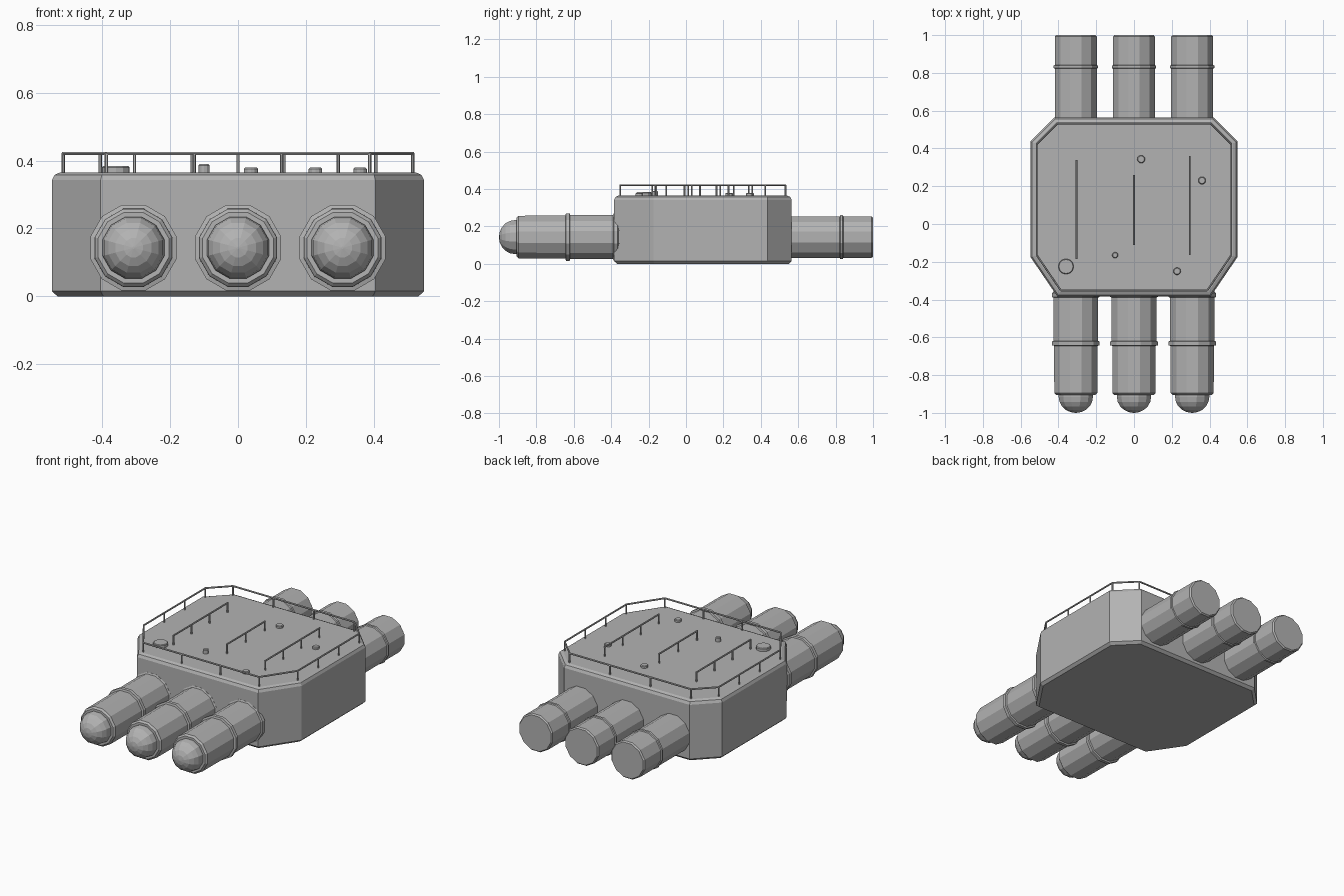
import bpy, bmesh, math
from mathutils import Vector

cube = bpy.data.objects.get("Cube")
if cube:
    bpy.data.objects.remove(cube, do_unlink=True)

grey = bpy.data.materials.new("plain_grey")
grey.use_nodes = True
GREY = (0.45, 0.45, 0.45, 1)
grey.diffuse_color = GREY
grey.node_tree.nodes["Principled BSDF"].inputs["Base Color"].default_value = GREY

SIDES = 12
TUBE_X = (-0.308, 0, 0.308)
TUBE_Z = 0.143
DECK = 0.365
RAIL_TOP = 0.421
BAR = 0.005


def make_object(name, bm):
    bmesh.ops.recalc_face_normals(bm, faces=bm.faces)
    mesh = bpy.data.meshes.new(name)
    bm.to_mesh(mesh)
    bm.free()
    mesh.materials.append(grey)
    obj = bpy.data.objects.new(name, mesh)
    bpy.context.collection.objects.link(obj)
    return obj


def loft(bm, rings):
    """Skin a stack of equal-length point rings and cap both ends."""
    rows = [[bm.verts.new(p) for p in ring] for ring in rings]
    n = len(rows[0])
    for low, high in zip(rows, rows[1:]):
        for i in range(n):
            j = (i + 1) % n
            bm.faces.new((low[i], low[j], high[j], high[i]))
    bm.faces.new(rows[0][::-1])
    bm.faces.new(rows[-1])


def tube(name, x, profile):
    """Turn a (y, radius) profile around an axis that runs along y."""
    angles = [math.tau * (i + 0.5) / SIDES for i in range(SIDES)]
    bm = bmesh.new()
    loft(bm, [[(x + r * math.cos(a), y, TUBE_Z + r * math.sin(a)) for a in angles]
              for y, r in profile])
    return make_object(name, bm)


def bar(bm, start, end, sides=6):
    """Thin straight bar between two points."""
    start, end = Vector(start), Vector(end)
    turn = (end - start).to_track_quat('Z', 'Y')
    ring = [turn @ Vector((BAR * math.cos(math.tau * i / sides),
                           BAR * math.sin(math.tau * i / sides), 0)) for i in range(sides)]
    loft(bm, [[p + v for v in ring] for p in (start, end)])


def outline(inset):
    """Hull outline, moved inward evenly by the inset."""
    half = [(0.405, -0.385), (0.548, -0.175), (0.548, 0.437), (0.42, 0.565)]
    pts = [Vector(p) for p in half + [(-x, y) for x, y in reversed(half)]]
    result = []
    for i, p in enumerate(pts):
        d1 = (p - pts[i - 1]).normalized()
        d2 = (pts[(i + 1) % len(pts)] - p).normalized()
        n1, n2 = Vector((-d1.y, d1.x)), Vector((-d2.y, d2.x))
        result.append(p + (n1 + n2) * inset / (1 + n1.dot(n2)))
    return result


# Chamfered hull with bevelled rims
hull = bmesh.new()
loft(hull, [[(p.x, p.y, z) for p in outline(inset)] for z, inset in
            ((0, 0.016), (0.015, 0), (0.342, 0), (0.358, 0.008), (DECK, 0.024))])
make_object("hull", hull)

# Front and rear tubes, with collars and domed noses
front_profile = [(-0.905, 0.108), (-0.895, 0.118), (-0.645, 0.119), (-0.642, 0.131),
                 (-0.622, 0.131), (-0.619, 0.122), (-0.39, 0.122), (-0.386, 0.131),
                 (-0.365, 0.131), (-0.36, 0.122), (-0.3, 0.122)]
rear_profile = [(0.5, 0.115), (0.822, 0.115), (0.825, 0.121), (0.838, 0.121),
                (0.841, 0.115), (0.992, 0.115), (1.0, 0.108)]
dome_profile = [(-0.89, 0.094)] + [
    (-0.915 - 0.085 * math.sin(t), 0.094 * math.cos(t))
    for t in (math.radians(a) for a in (0, 18, 36, 54, 72, 88))]
for side, x in zip(("right", "middle", "left"), TUBE_X):
    tube(f"front_tube_{side}", x, front_profile)
    tube(f"nose_dome_{side}", x, dome_profile)
    tube(f"rear_tube_{side}", x, rear_profile)

# Guard rail around the deck, with two extra posts on each long side
guard = bmesh.new()
corners = outline(0.033)
for i, a in enumerate(corners):
    b = corners[(i + 1) % len(corners)]
    bar(guard, (*a, RAIL_TOP), (*b, RAIL_TOP))
    steps = 3 if (b - a).length > 0.4 else 1
    for k in range(steps):
        p = a.lerp(b, k / steps)
        bar(guard, (*p, DECK - 0.01), (*p, RAIL_TOP))
make_object("guard_rail", guard)

# Straight hand rails on the deck
for name, x, y0, y1, posts in (("right", -0.305, -0.18, 0.335, 4),
                               ("middle", 0, -0.105, 0.255, 3),
                               ("left", 0.295, -0.16, 0.355, 4)):
    rail = bmesh.new()
    bar(rail, (x, y0 - BAR, RAIL_TOP), (x, y1 + BAR, RAIL_TOP))
    for k in range(posts):
        y = y0 + (y1 - y0) * k / (posts - 1)
        bar(rail, (x, y, DECK - 0.01), (x, y, RAIL_TOP))
    make_object(f"hand_rail_{name}", rail)

# Hatch and small caps on the deck
for name, x, y, radius, top in (("deck_hatch", -0.36, -0.225, 0.041, 0.384),
                                ("deck_vent", -0.1, -0.165, 0.016, 0.39),
                                ("deck_cap_front", 0.228, -0.25, 0.02, 0.379),
                                ("deck_cap_side", 0.36, 0.23, 0.02, 0.379),
                                ("deck_cap_back", 0.038, 0.343, 0.021, 0.379)):
    cap = bmesh.new()
    loft(cap, [[(x + r * math.cos(math.tau * i / SIDES), y + r * math.sin(math.tau * i / SIDES), z)
                for i in range(SIDES)]
               for z, r in ((DECK - 0.01, radius), (top - 0.004, radius), (top, radius - 0.004))])
    make_object(name, cap)
